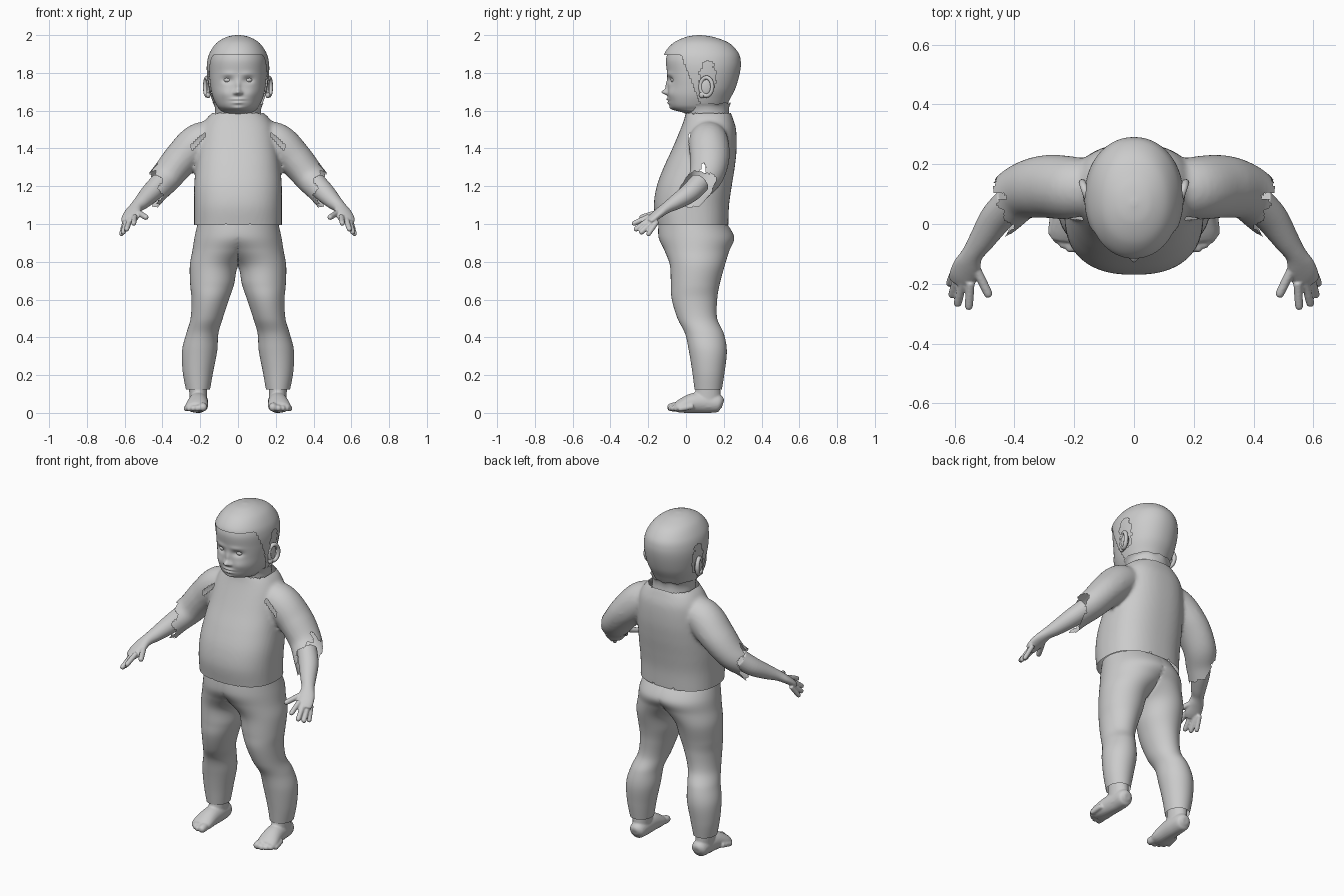
import bpy, bmesh, math
from mathutils import Vector, Matrix

if "Cube" in bpy.data.objects:
    bpy.data.objects.remove(bpy.data.objects["Cube"])


def spline(rows, k):
    """Catmull-Rom interpolation of rows of numbers."""
    out, n = [], len(rows)
    for i in range(n - 1):
        p = [rows[max(0, min(n - 1, i + j))] for j in (-1, 0, 1, 2)]
        for s in range(k):
            t = s / k
            out.append([0.5 * (2 * b + (c - a) * t + (2 * a - 5 * b + 4 * c - d) * t * t
                               + (3 * b - a - 3 * c + d) * t ** 3) for a, b, c, d in zip(*p)])
    return out + [list(rows[-1])]


def skin(bm, rings, caps=True):
    vs = [[bm.verts.new(p) for p in r] for r in rings]
    n = len(vs[0])
    for a, b in zip(vs, vs[1:]):
        for i in range(n):
            bm.faces.new((a[i], a[(i + 1) % n], b[(i + 1) % n], b[i]))
    if caps:
        bm.faces.new(vs[0])
        bm.faces.new(vs[-1])


def stack(bm, rows, n=64, k=8, e=2.0, caps=True):
    """Loft of upright sections (z, centre x, radius x, front y, back y)."""
    rings = []
    for z, cx, rx, yf, yb in spline(rows, k):
        ring = []
        for i in range(n):
            a = 2 * math.pi * i / n
            c, s = math.cos(a), math.sin(a)
            ring.append((cx + rx * math.copysign(abs(c) ** (2 / e), c),
                         (yf + yb) / 2 + (yb - yf) / 2 * math.copysign(abs(s) ** (2 / e), s), z))
        rings.append(ring)
    skin(bm, rings, caps)


def tube(bm, rows, n=24, k=6, side=1):
    """Loft along a path of (x, y, z, sideways radius, other radius)."""
    pts = spline([(r[0] * side,) + tuple(r[1:]) for r in rows], k)
    rings = []
    for i, p in enumerate(pts):
        d = (Vector(pts[min(i + 1, len(pts) - 1)][:3]) - Vector(pts[max(i - 1, 0)][:3])).normalized()
        u = d.cross(Vector((0, 0, 1)) if abs(d.z) < 0.9 else Vector((0, -1, 0))).normalized()
        v = d.cross(u)
        rings.append([Vector(p[:3]) + u * p[3] * math.cos(2 * math.pi * j / n)
                      + v * p[4] * math.sin(2 * math.pi * j / n) for j in range(n)])
    skin(bm, rings)


def finger(bm, a, b, r):
    """Rounded digit from knuckle a to tip b."""
    a, b = Vector(a), Vector(b)
    d = (b - a).normalized()
    rows = [(*a, r, r), (*a.lerp(b, 0.5), r, r), (*(b - d * r), r * 0.95, r * 0.95),
            (*(b - d * r * 0.3), r * 0.7, r * 0.7), (*b, r * 0.15, r * 0.15)]
    tube(bm, rows, 12, 4)


def ball(bm, loc, size):
    bmesh.ops.create_uvsphere(bm, u_segments=24, v_segments=16, radius=1,
                              matrix=Matrix.Translation(loc) @ Matrix.Diagonal((*size, 1)))


def finish(name, bm, voxel=0, mirror=False, smooth=3, drop=None):
    """Make the object, optionally fuse its parts, trim faces and mirror."""
    bmesh.ops.recalc_face_normals(bm, faces=bm.faces)
    me = bpy.data.meshes.new(name)
    bm.to_mesh(me)
    bm.free()
    ob = bpy.data.objects.new(name, me)
    bpy.context.collection.objects.link(ob)
    if voxel:
        m = ob.modifiers.new("fuse", 'REMESH')
        m.mode, m.voxel_size = 'VOXEL', voxel
        m = ob.modifiers.new("soften", 'SMOOTH')
        m.iterations = smooth
        ob.data = bpy.data.meshes.new_from_object(ob.evaluated_get(bpy.context.evaluated_depsgraph_get()))
        ob.modifiers.clear()
    if drop:
        b = bmesh.new()
        b.from_mesh(ob.data)
        b.normal_update()
        gone = [f for f in b.faces if drop(f.calc_center_median(), f)]
        bmesh.ops.delete(b, geom=gone, context='FACES')
        b.to_mesh(ob.data)
        b.free()
    for p in ob.data.polygons:
        p.use_smooth = True
    if mirror:
        m = ob.modifiers.new("mirror", 'MIRROR')
        m.merge_threshold = 0.0005
    return ob


# Shirt: torso and sleeves fused, then opened at hem, neck, cuffs and chest slits
bm = bmesh.new()
stack(bm, [(0.96, 0, .232, -.15, .222), (1.0, 0, .232, -.158, .224), (1.1, 0, .232, -.17, .228),
           (1.2, 0, .232, -.155, .242), (1.3, 0, .224, -.118, .258), (1.4, 0, .212, -.072, .268),
           (1.5, 0, .195, -.03, .265), (1.56, 0, .165, -.008, .248), (1.6, 0, .12, 0, .232)], e=2.4)
for s in (1, -1):
    tube(bm, [(.08, .12, 1.48, .08, .07), (.2, .12, 1.435, .105, .102), (.3, .125, 1.345, .105, .094),
              (.38, .105, 1.25, .093, .083), (.44, .05, 1.185, .085, .075), (.5, 0, 1.11, .08, .07)], side=s)


def open_shirt(c, f):
    x = abs(c.x)
    t = max(0, min(1, (x - .175) / .07))
    slit = abs(c.z - (1.475 - .07 * t)) < .012 and .175 < x < .245 and f.normal.y < 0 and c.y < .1
    cuff = x - .3 * c.y > .42 + .012 * math.sin(75 * c.z) + .008 * math.sin(120 * c.y)
    return c.z < 1.0 or c.z > 1.585 or cuff or slit


finish("shirt", bm, 0.011, smooth=4, drop=open_shirt)

# Trousers: one leg, clamped at the centre line and mirrored
bm = bmesh.new()
stack(bm, [(1.01, 0, .212, -.145, .212), (.93, .02, .21, -.145, .255), (.86, .075, .166, -.114, .23),
           (.78, .126, .129, -.085, .205), (.68, .137, .116, -.08, .178), (.6, .147, .099, -.075, .165),
           (.5, .166, .085, -.045, .165), (.42, .189, .085, -.005, .2), (.33, .203, .093, .015, .216),
           (.22, .212, .081, .033, .205), (.125, .212, .064, .045, .19)], caps=False)
for v in bm.verts:
    v.co.x = max(v.co.x, 0)
bmesh.ops.delete(bm, geom=[f for f in bm.faces if max(v.co.x for v in f.verts) < 1e-5], context='FACES')
finish("trousers", bm, mirror=True)

# Feet: ankle, sole and five toes fused
bm = bmesh.new()
tube(bm, [(.21, .112, .03, .045, .065), (.21, .115, .09, .047, .068), (.212, .118, .16, .05, .062)])
tube(bm, [(.208, .195, .045, .02, .02), (.208, .175, .05, .044, .046), (.208, .11, .055, .05, .056),
          (.212, .04, .052, .054, .053), (.218, -.02, .038, .06, .039), (.222, -.055, .028, .055, .025)])
for x, y, r in ((.183, -.1, .024), (.213, -.095, .018), (.237, -.082, .017), (.258, -.065, .016), (.276, -.042, .015)):
    finger(bm, (x * .8 + .044, y + .08, .035), (x, y, r + .004), r)
for v in bm.verts:
    v.co.z = max(v.co.z, 0)
finish("feet", bm, 0.006, True, 2)

# Forearms and hands
bm = bmesh.new()
tube(bm, [(.41, .075, 1.22, .055, .055), (.46, .02, 1.165, .055, .052), (.51, -.055, 1.115, .043, .04),
          (.54, -.1, 1.088, .036, .03), (.558, -.14, 1.06, .046, .025), (.573, -.178, 1.03, .047, .021),
          (.583, -.2, 1.012, .038, .015)])
for a, b, r in (((.535, -.135, 1.065), (.482, -.245, 1.032), .0155),
                ((.547, -.195, 1.04), (.553, -.287, .998), .0145),
                ((.572, -.19, 1.028), (.592, -.275, .965), .0145),
                ((.589, -.172, 1.018), (.61, -.245, .948), .0145),
                ((.598, -.152, 1.015), (.619, -.205, .938), .0135)):
    finger(bm, a, b, r)
finish("hands", bm, 0.005, True, 2)

# Head with sculpted face
bm = bmesh.new()
stack(bm, [(1.55, 0, .085, .02, .19), (1.585, 0, .088, -.005, .2), (1.605, 0, .097, -.065, .205),
           (1.63, 0, .115, -.088, .215), (1.68, 0, .136, -.095, .24), (1.74, 0, .147, -.096, .262),
           (1.8, 0, .152, -.1, .275), (1.87, 0, .15, -.106, .275), (1.92, 0, .13, -.085, .25),
           (1.965, 0, .085, -.03, .18), (1.985, 0, .03, .04, .1)], 160, 10, 2.15)
# bumps: x, z, radius x, radius z, amount forward
bumps = [(0, 1.698, .016, .014, .03), (0, 1.73, .013, .03, .012), (.018, 1.693, .009, .008, .01),
         (.055, 1.762, .026, .016, -.016), (.07, 1.69, .035, .03, .008), (.05, 1.795, .035, .012, .004),
         (0, 1.66, .03, .007, .01), (0, 1.642, .025, .007, .009), (0, 1.651, .034, .003, -.007),
         (0, 1.612, .03, .012, .008)]
for v in bm.verts:
    if v.co.y < .06:
        x, z = abs(v.co.x), v.co.z
        v.co.y -= sum(m * math.exp(-((x - a) / p) ** 2 - ((z - b) / q) ** 2) for a, b, p, q, m in bumps)
finish("head", bm)

bm = bmesh.new()
ball(bm, (.055, -.063, 1.762), (.021, .018, .014))
finish("eyes", bm, mirror=True)

# Ears: rim ring, inner disc and lobe
bm = bmesh.new()
tilt = Matrix.Translation((.163, .108, 1.727)) @ Matrix.Rotation(math.radians(-18), 4, 'Z')
rim = []
for i in range(33):
    a = 2 * math.pi * i / 32
    c = tilt @ Vector((0, .033 * math.cos(a), .048 * math.sin(a)))
    u = tilt.to_3x3() @ Vector((0, math.cos(a), math.sin(a)))
    w = tilt.to_3x3() @ Vector((1, 0, 0))
    rim.append([c + u * .011 * math.cos(t * math.pi / 5) + w * .012 * math.sin(t * math.pi / 5) for t in range(10)])
skin(bm, rim, False)
ball(bm, (.155, .105, 1.725), (.012, .033, .046))
ball(bm, (.158, .085, 1.683), (.013, .016, .017))
finish("ears", bm, mirror=True)


# Hair cap, open over the face and around the ears
def open_cap(c, f):
    face = c.z < 1.897 and c.y < -.03 + (1.9 - c.z) * .4
    ear = ((c.y - .115) / .042) ** 2 + ((c.z - 1.775) / .09) ** 2 < 1 + .2 * math.sin(130 * c.z)
    return face or ear or c.z < 1.622


bm = bmesh.new()
stack(bm, [(1.62, 0, .122, -.06, .212), (1.66, 0, .138, -.08, .232), (1.72, 0, .155, -.095, .262),
           (1.8, 0, .165, -.108, .285), (1.86, 0, .163, -.117, .29), (1.91, 0, .148, -.11, .275),
           (1.96, 0, .112, -.065, .225), (1.99, 0, .06, 0, .145), (2.0, 0, .01, .06, .08)], 128, 10, 2.1)
finish("hair_cap", bm, drop=open_cap)

# Collar
bm = bmesh.new()
stack(bm, [(1.565, 0, .122, .0, .232), (1.6, 0, .121, -.002, .228), (1.625, 0, .126, -.008, .23),
           (1.64, 0, .135, -.014, .236)], caps=False)
for v in bm.verts:
    v.co.z += .004 * math.sin(9 * v.co.x * 10) - (.015 if v.co.y < .05 else 0) * (.05 - v.co.y) / .06
finish("collar", bm)
